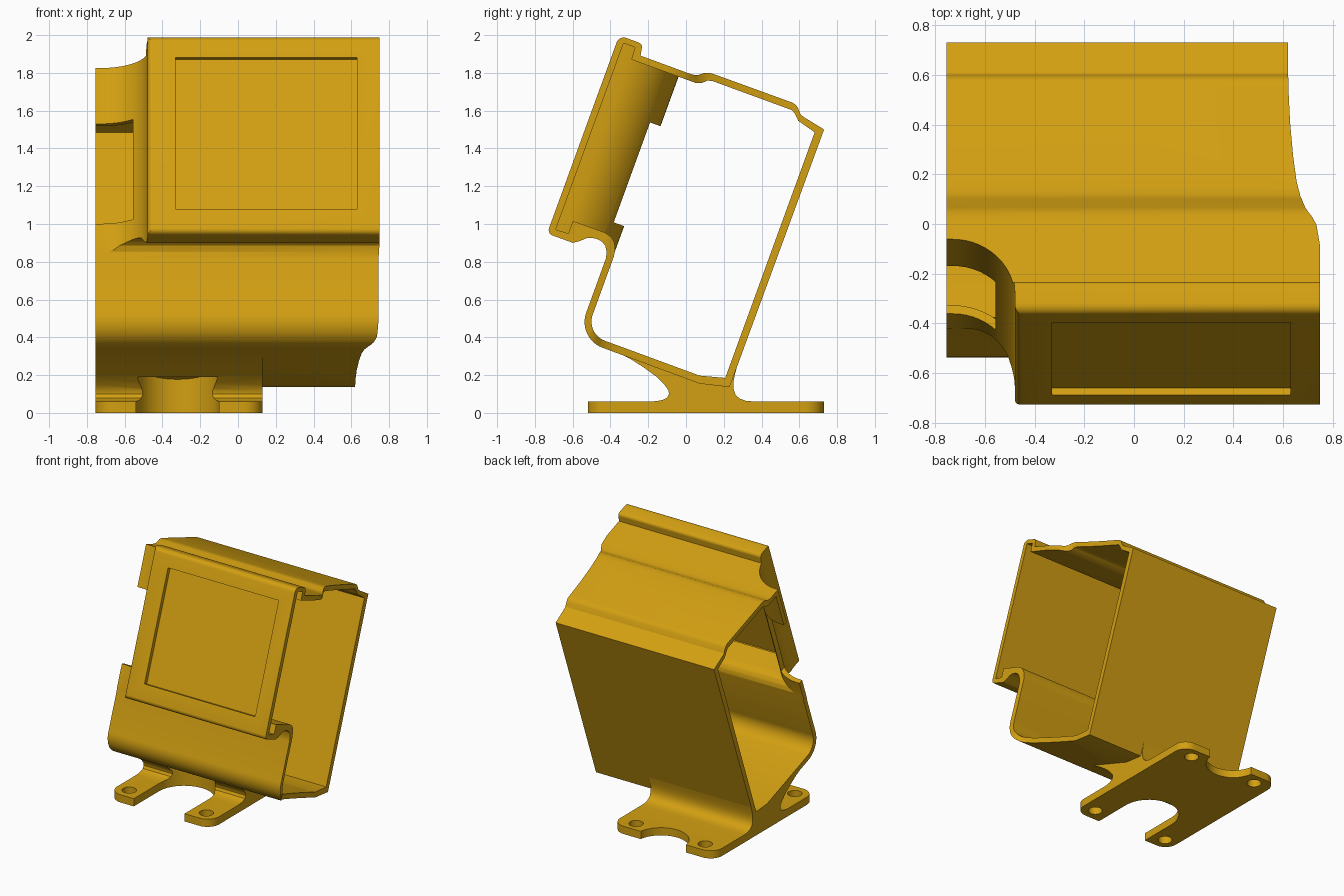
import bpy, bmesh, math

if "Cube" in bpy.data.objects:
    bpy.data.objects.remove(bpy.data.objects["Cube"])

C, S = math.cos(math.radians(20)), math.sin(math.radians(20))

mat = bpy.data.materials.new("amber plastic")
mat.diffuse_color = (0.65, 0.35, 0.006, 1)
mat.use_nodes = True
mat.node_tree.nodes["Principled BSDF"].inputs["Base Color"].default_value = mat.diffuse_color


# Mappings: the case leans back 20 degrees (v = depth, s = height along the slope)
def tilt(x, v, s):
    return (x, C * v + S * s, -S * v + C * s)


def side_tilted(v, s, x):
    return tilt(x, v, s)


def plan_tilted(x, v, s):
    return tilt(x, v, s)


def side_flat(y, z, x):
    return (x, y, z)


def plan_flat(x, y, z):
    return (x, y, z)


def arc(cx, cy, r, a0, a1, n=10):
    return [(cx + r * math.cos(math.radians(a0 + (a1 - a0) * i / n)),
             cy + r * math.sin(math.radians(a0 + (a1 - a0) * i / n))) for i in range(n + 1)]


def prism(name, pts, lo, hi, place):
    bm = bmesh.new()
    a = [bm.verts.new(place(p, q, lo)) for p, q in pts]
    b = [bm.verts.new(place(p, q, hi)) for p, q in pts]
    bm.faces.new(a)
    bm.faces.new(b[::-1])
    for i in range(len(a)):
        j = (i + 1) % len(a)
        bm.faces.new((a[i], b[i], b[j], a[j]))
    bmesh.ops.recalc_face_normals(bm, faces=bm.faces)
    me = bpy.data.meshes.new(name)
    bm.to_mesh(me)
    bm.free()
    me.materials.append(mat)
    ob = bpy.data.objects.new(name, me)
    bpy.context.collection.objects.link(ob)
    return ob


def rect(a0, b0, a1, b1):
    return [(a0, b0), (a1, b0), (a1, b1), (a0, b1)]


def boolean(ob, tool, op='DIFFERENCE'):
    m = ob.modifiers.new("cut", 'BOOLEAN')
    m.operation, m.solver, m.object = op, 'EXACT', tool
    bpy.context.view_layer.objects.active = ob
    bpy.ops.object.modifier_apply(modifier=m.name)
    bpy.data.objects.remove(tool)


def smooth(ob):
    bpy.ops.object.select_all(action='DESELECT')
    ob.select_set(True)
    bpy.context.view_layer.objects.active = ob
    bpy.ops.object.shade_smooth_by_angle(angle=math.radians(28))


# Case shell: outer side profile
outer = (arc(-0.986, 0.671, 0.03, 270, 180, 5) + arc(-0.976, 1.717, 0.04, 180, 90, 6)
         + arc(-0.905, 1.732, 0.025, 90, 0, 5)
         + [(-0.873, 1.695), (-0.60, 1.694), (-0.57, 1.696), (-0.55, 1.704), (-0.52, 1.727),
            (-0.50, 1.734), (-0.47, 1.736), (-0.03, 1.736), (-0.01, 1.731), (0.005, 1.72),
            (0.03, 1.692), (0.05, 1.685), (0.174, 1.66), (0.17, 0.207), (0.013, 0.17)]
         + arc(-0.533, 0.318, 0.145, 270, 180, 12)
         + [(-0.678, 0.62), (-0.685, 0.655), (-0.705, 0.687), (-0.73, 0.70), (-0.757, 0.704),
            (-0.785, 0.70), (-0.81, 0.69), (-0.84, 0.662), (-0.872, 0.641)])
case = prism("case_shell", outer, -0.755, 0.75, side_tilted)


# Recess at the front left corner, with a large fillet against the screen bezel
def recess(name, off, flare):
    x, v, r = -0.48 + off, -0.680 + off, 0.25 + off
    tip = arc(x + 0.03, -0.986, 0.03, 270, 180, 5) if flare else [(x, -1.1)]
    pts = [(-1, -1.2)] + ([(x + 0.03, -1.2)] if flare else [(x, -1.2)]) + tip
    pts += arc(-0.73, -0.932, r, 0, 90, 14) + [(-1, v)]
    return prism(name, pts, -0.5, 2.5, plan_tilted)


boolean(case, recess("recess_cutter", 0, True))

# Cavity with the panel channels at the top and bottom of the bezel
inner = ([(-0.98, 0.676), (-0.98, 1.726), (-0.915, 1.726), (-0.912, 1.659), (-0.55, 1.659),
          (-0.52, 1.668), (-0.495, 1.692), (-0.47, 1.699), (-0.02, 1.698), (0.0, 1.685),
          (0.03, 1.656), (0.132, 1.629), (0.132, 0.245), (0.0, 0.21)]
         + arc(-0.534, 0.32, 0.108, 270, 180, 12)
         + [(-0.642, 0.65), (-0.65, 0.69), (-0.665, 0.718), (-0.69, 0.74), (-0.731, 0.75),
            (-0.91, 0.75), (-0.91, 0.68)])
cavity = prism("cavity_cutter", inner, -1, 1, side_tilted)
boolean(cavity, recess("recess_core", 0.036, False))
boolean(case, cavity)

# Curved trim of the open right end
trim = [(1, -0.8), (0.76, -0.80), (0.748, -0.70), (0.735, -0.62), (0.717, -0.585), (0.69, -0.55),
        (0.67, -0.51), (0.655, -0.45), (0.641, -0.34), (0.629, -0.2), (0.622, -0.05),
        (0.618, 0.3), (1, 0.3)]
boolean(case, prism("end_trim_cutter", trim, -0.5, 2.5, plan_tilted))

# Screen window pocket and side access slot
boolean(case, prism("window_cutter", rect(-0.33, -1.2, 0.63, -0.986), 0.78, 1.632, plan_tilted))
boolean(case, prism("slot_cutter", rect(-1, -1.2, -0.557, -0.5), 0.817, 1.38, plan_tilted))
smooth(case)

# Stand: flared neck under the case
neck = [(-0.438, 0.349), (-0.36, 0.318), (-0.29, 0.283), (-0.22, 0.238), (-0.16, 0.194),
        (-0.115, 0.15), (-0.093, 0.12), (-0.09, 0.10), (-0.10, 0.08), (-0.125, 0.068),
        (-0.16, 0.062), (-0.2, 0.06), (-0.2, 0.03), (0.37, 0.03), (0.37, 0.06), (0.32, 0.063),
        (0.285, 0.075), (0.263, 0.095), (0.252, 0.125), (0.251, 0.16), (0.258, 0.20),
        (0.27, 0.245), (0.255, 0.24), (0.215, 0.168), (0.07, 0.178), (-0.403, 0.354)]
stand = prism("stand", neck, -0.755, 0.13, side_flat)

# Base plate with rounded feet
r = 0.1
plate = (arc(-0.655, -0.42, r, 180, 270) + arc(0.03, -0.42, r, 270, 360)
         + arc(0.03, 0.63, r, 0, 90) + arc(-0.655, 0.63, r, 90, 180))
boolean(stand, prism("plate", plate, 0, 0.0605, plan_flat), 'UNION')

# Gaps between the feet, then the screw holes
gap = arc(-0.32, -0.21, 0.22, 0, 180, 24) + [(-0.54, -0.8), (-0.10, -0.8)]
boolean(stand, prism("front_gap_cutter", gap, -0.1, 0.19, plan_flat))
boolean(stand, prism("back_gap_cutter", arc(-0.315, 0.76, 0.2, 0, 345, 30), -0.1, 0.2, plan_flat))
for hx, hy in ((-0.65, -0.42), (0.02, -0.42), (-0.615, 0.64), (-0.015, 0.64)):
    boolean(stand, prism("hole_cutter", arc(hx, hy, 0.052, 0, 345, 23), -0.1, 0.2, plan_flat))
smooth(stand)
